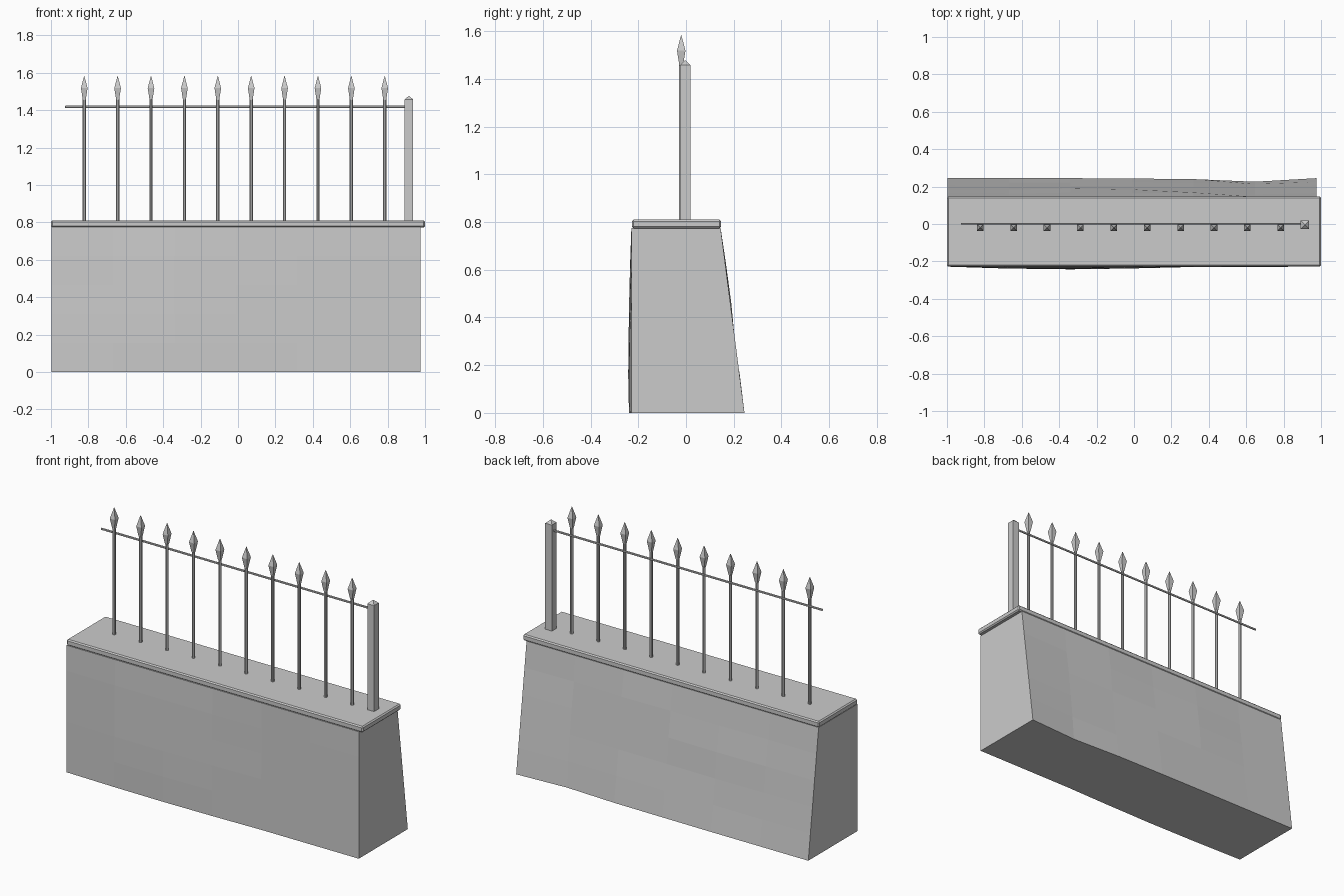
import bpy
import bmesh
import math
import random

random.seed(4)
if "Cube" in bpy.data.objects:
    bpy.data.objects.remove(bpy.data.objects["Cube"], do_unlink=True)

grey = bpy.data.materials.new("plain grey")
grey.use_nodes = True
colour = (0.6, 0.6, 0.6, 1)
grey.diffuse_color = colour
grey.node_tree.nodes["Principled BSDF"].inputs["Base Color"].default_value = colour


def finish(name, bm):
    bmesh.ops.recalc_face_normals(bm, faces=bm.faces)
    mesh = bpy.data.meshes.new(name)
    bm.to_mesh(mesh)
    bm.free()
    mesh.materials.append(grey)
    obj = bpy.data.objects.new(name, mesh)
    bpy.context.collection.objects.link(obj)
    return obj


def box(name, x, y, z, bevel=0):
    """Box from (low, high) pairs along each axis."""
    bm = bmesh.new()
    bmesh.ops.create_cube(bm, size=1)
    for v in bm.verts:
        v.co = [pair[0] if c < 0 else pair[1] for c, pair in zip(v.co, (x, y, z))]
    if bevel:
        bmesh.ops.bevel(bm, geom=bm.edges[:], offset=bevel, segments=1, affect='EDGES')
    return finish(name, bm)


def stack(bm, x, y, levels, sides):
    """Column of polygon rings; levels are (height, radius to corner)."""
    rings = []
    for z, r in levels:
        angles = [math.tau * (k + 0.5) / sides for k in range(sides)]
        rings.append([bm.verts.new((x + r * math.cos(a), y + r * math.sin(a), z))
                      for a in angles])
    for low, high in zip(rings, rings[1:]):
        for k in range(sides):
            n = (k + 1) % sides
            bm.faces.new((low[k], low[n], high[n], high[k]))
    bm.faces.new(rings[0][::-1])
    bm.faces.new(rings[-1])


# Battered stone wall: gently bulging front, sloping uneven back
COLS, ROWS, HEIGHT = 6, 5, 0.775
foot = [0.245, 0.245, 0.245, 0.243, 0.24, 0.226, 0.245]
bm = bmesh.new()
front, back = [], []
for i in range(COLS + 1):
    x = -0.997 + 1.972 * i / COLS
    swell = max(0, math.cos((x + 0.35) / 0.65 * math.pi / 2)) if abs(x + 0.35) < 0.65 else 0
    f_col, b_col = [], []
    for j in range(ROWS + 1):
        t = j / ROWS
        inner = 0 < i < COLS and 0 < j < ROWS
        jitter = random.uniform(-0.005, 0.005) if inner else 0
        bulge = 0.017 * swell * (0.65 + 0.7 * t - 1.3 * t * t)
        f_col.append(bm.verts.new((x, -0.228 - bulge + min(0, jitter) * 0.4, t * HEIGHT)))
        b_col.append(bm.verts.new((x, foot[i] * (1 - t) + 0.145 * t + jitter, t * HEIGHT)))
    front.append(f_col)
    back.append(b_col)
for i in range(COLS):
    for grid in (front, back):
        for j in range(ROWS):
            bm.faces.new((grid[i][j], grid[i + 1][j], grid[i + 1][j + 1], grid[i][j + 1]))
    for j in (0, ROWS):
        bm.faces.new((front[i][j], front[i + 1][j], back[i + 1][j], back[i][j]))
for i in (0, COLS):
    bm.faces.new(front[i] + back[i][::-1])
finish("stone_wall", bm)

# Coping slab
box("coping", (-1, 1), (-0.227, 0.147), (0.773, 0.81), 0.007)

# Fence post with pyramid cap
bm = bmesh.new()
stack(bm, 0.914, -0.003, [(0.8, 0.032), (1.457, 0.032), (1.477, 0.001)], 4)
finish("post", bm)

# Horizontal rail
box("rail", (-0.925, 0.9), (-0.002, 0.006), (1.412, 1.424), 0.002)

# Railing bars with spear heads
for i in range(10):
    x = -0.822 + 0.1785 * i
    bm = bmesh.new()
    stack(bm, x, -0.02, [(0.8, 0.0095), (1.5, 0.0095)], 8)
    finish(f"bar_{i + 1}", bm)
    bm = bmesh.new()
    stack(bm, x, -0.02, [(1.455, 0.011), (1.518, 0.025), (1.583, 0.001)], 4)
    finish(f"spear_head_{i + 1}", bm)
